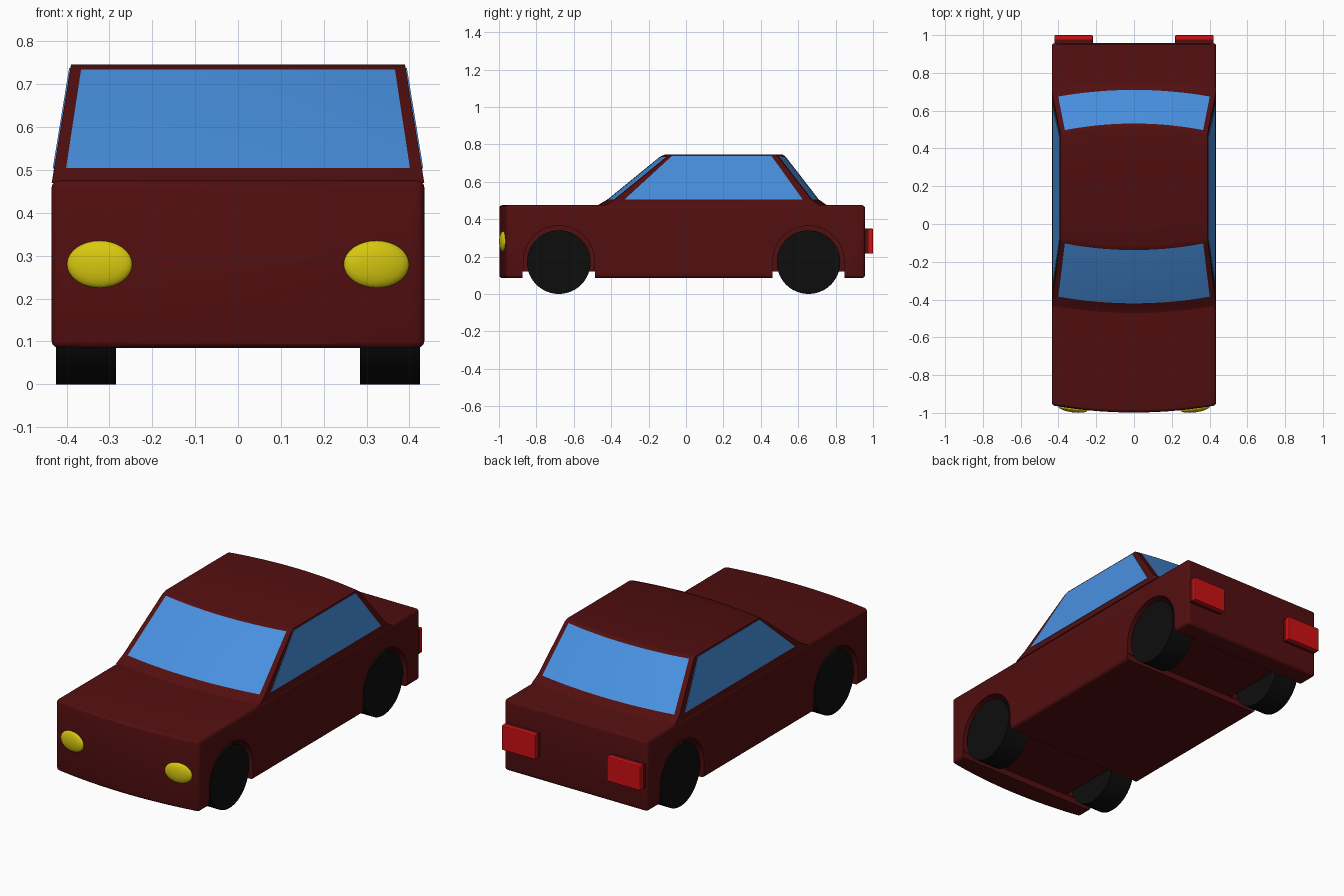
import bpy, bmesh, math
from mathutils import Matrix

if "Cube" in bpy.data.objects:
    bpy.data.objects.remove(bpy.data.objects["Cube"])


def material(name, rgb):
    m = bpy.data.materials.new(name)
    m.diffuse_color = (*rgb, 1)
    m.use_nodes = True
    m.node_tree.nodes["Principled BSDF"].inputs["Base Color"].default_value = m.diffuse_color
    return m


PAINT = material("dark red paint", (0.085, 0.0045, 0.005))
GLASS = material("blue glass", (0.065, 0.28, 0.74))
BLACK = material("black rubber", (0.004, 0.004, 0.004))
YELLOW = material("yellow lamp", (0.68, 0.58, 0.005))
RED = material("red lamp", (0.62, 0.005, 0.006))


def finish(name, bm, *mats):
    bmesh.ops.recalc_face_normals(bm, faces=bm.faces)
    me = bpy.data.meshes.new(name)
    bm.to_mesh(me)
    bm.free()
    for m in mats:
        me.materials.append(m)
    ob = bpy.data.objects.new(name, me)
    bpy.context.collection.objects.link(ob)
    return ob


def activate(ob):
    bpy.ops.object.select_all(action='DESELECT')
    ob.select_set(True)
    bpy.context.view_layer.objects.active = ob


def smooth(ob, angle=30):
    activate(ob)
    bpy.ops.object.shade_smooth_by_angle(angle=math.radians(angle))


def loft(name, rows, stations, width, mats, glass_rows=()):
    """Side profile rows (y, z, bow) swept across x; bow pushes y out at the middle."""
    bm = bmesh.new()
    rings = [[bm.verts.new((t * width(z), y + bow * (1 - min(1, t * t)), z))
              for y, z, bow in rows] for t in stations]
    n = len(rows)
    for k in range(len(stations) - 1):
        mid = abs(stations[k] + stations[k + 1]) / 2
        for i in range(n):
            j = (i + 1) % n
            f = bm.faces.new((rings[k][i], rings[k][j], rings[k + 1][j], rings[k + 1][i]))
            if i in glass_rows and mid < 0.935:
                f.material_index = 1
    bm.faces.new(rings[0])
    bm.faces.new(rings[-1])
    return finish(name, bm, *mats)


def box(name, lo, hi, mat, bevel=0.0):
    bm = bmesh.new()
    bmesh.ops.create_cube(bm, size=1)
    for v in bm.verts:
        v.co = [(a + b) / 2 + c * (b - a) for a, b, c in zip(lo, hi, v.co)]
    if bevel:
        bmesh.ops.bevel(bm, geom=bm.edges[:], offset=bevel, segments=2, profile=0.5, affect='EDGES')
    return finish(name, bm, mat)


AXLES = {"front": -0.68, "rear": 0.655}
STATIONS = [-1, -0.935] + [i * 0.1 for i in range(-8, 9)] + [0.935, 1]

# Lower body with a bowed nose
body = loft("body", [(-0.96, 0.085, -0.038), (-0.96, 0.475, -0.038), (0.957, 0.475, 0), (0.957, 0.085, 0)],
            STATIONS, lambda z: 0.435, [PAINT])
bev = body.modifiers.new("rounding", 'BEVEL')
bev.width, bev.segments, bev.limit_method = 0.016, 3, 'ANGLE'
activate(body)
bpy.ops.object.modifier_apply(modifier="rounding")


def cut(target, cutter):
    mod = target.modifiers.new("cut", 'BOOLEAN')
    mod.operation, mod.solver, mod.object = 'DIFFERENCE', 'EXACT', cutter
    activate(target)
    bpy.ops.object.modifier_apply(modifier="cut")
    bpy.data.objects.remove(cutter)


# Wheel arches and the shallow channel under each axle
for y in AXLES.values():
    cut(body, box("cutter", (-0.6, y - 0.193, -0.1), (0.6, y + 0.193, 0.12), PAINT))
    for s in (-1, 1):
        arch = [(y - 0.19, 0.0, 0)]
        arch += [(y - 0.19 * math.cos(a), 0.175 + 0.19 * math.sin(a), 0)
                 for a in (math.pi * i / 24 for i in range(25))]
        arch += [(y + 0.19, 0.0, 0)]
        cut(body, loft("cutter", arch, [s * 0.27, s * 0.6], lambda z: 1, [PAINT]))
smooth(body)


# Cabin with windscreen and rear window as coloured faces
def cabin_width(z):
    return 0.434 - 0.044 * (z - 0.475) / 0.27


cabin = loft("cabin",
             [(-0.44, 0.47, -0.04), (-0.38, 0.505, -0.04), (-0.098, 0.735, -0.04), (-0.07, 0.746, -0.04),
              (0.475, 0.746, 0.04), (0.492, 0.735, 0.04), (0.67, 0.505, 0.04), (0.72, 0.47, 0.04)],
             STATIONS, cabin_width, [PAINT, GLASS], glass_rows=(1, 5))
smooth(cabin, 25)

# Side windows as thin plates
for s, side in ((-1, "left"), (1, "right")):
    bm = bmesh.new()
    loops = [[bm.verts.new((s * (cabin_width(z) + d), y, z)) for y, z in
              ((-0.33, 0.504), (0.625, 0.504), (0.457, 0.738), (-0.075, 0.738))] for d in (-0.003, 0.003)]
    bm.faces.new(loops[0])
    bm.faces.new(loops[1])
    for i in range(4):
        j = (i + 1) % 4
        bm.faces.new((loops[0][i], loops[0][j], loops[1][j], loops[1][i]))
    finish(side + "_side_window", bm, GLASS)

    # Wheels
    for end, y in AXLES.items():
        bm = bmesh.new()
        bmesh.ops.create_cone(bm, cap_ends=True, segments=48, radius1=0.17, radius2=0.17, depth=0.14,
                              matrix=Matrix.Translation((s * 0.355, y, 0.17)) @ Matrix.Rotation(math.pi / 2, 4, 'Y'))
        smooth(finish(f"{end}_{side}_wheel", bm, BLACK))

    # Headlights, turned to follow the nose
    bm = bmesh.new()
    bmesh.ops.create_uvsphere(bm, u_segments=32, v_segments=16, radius=1,
                              matrix=Matrix.Translation((s * 0.323, -0.977, 0.28))
                              @ Matrix.Rotation(s * 0.135, 4, 'Z') @ Matrix.Diagonal((0.077, 0.02, 0.055, 1)))
    smooth(finish(side + "_headlight", bm, YELLOW), 60)

    # Tail lights on short body-coloured mounts
    x0, x1 = sorted((s * 0.218, s * 0.422))
    box(side + "_tail_light_mount", (x0, 0.93, 0.215), (x1, 0.98, 0.35), PAINT, 0.004)
    box(side + "_tail_light", (x0, 0.972, 0.215), (x1, 1.0, 0.35), RED, 0.005)
